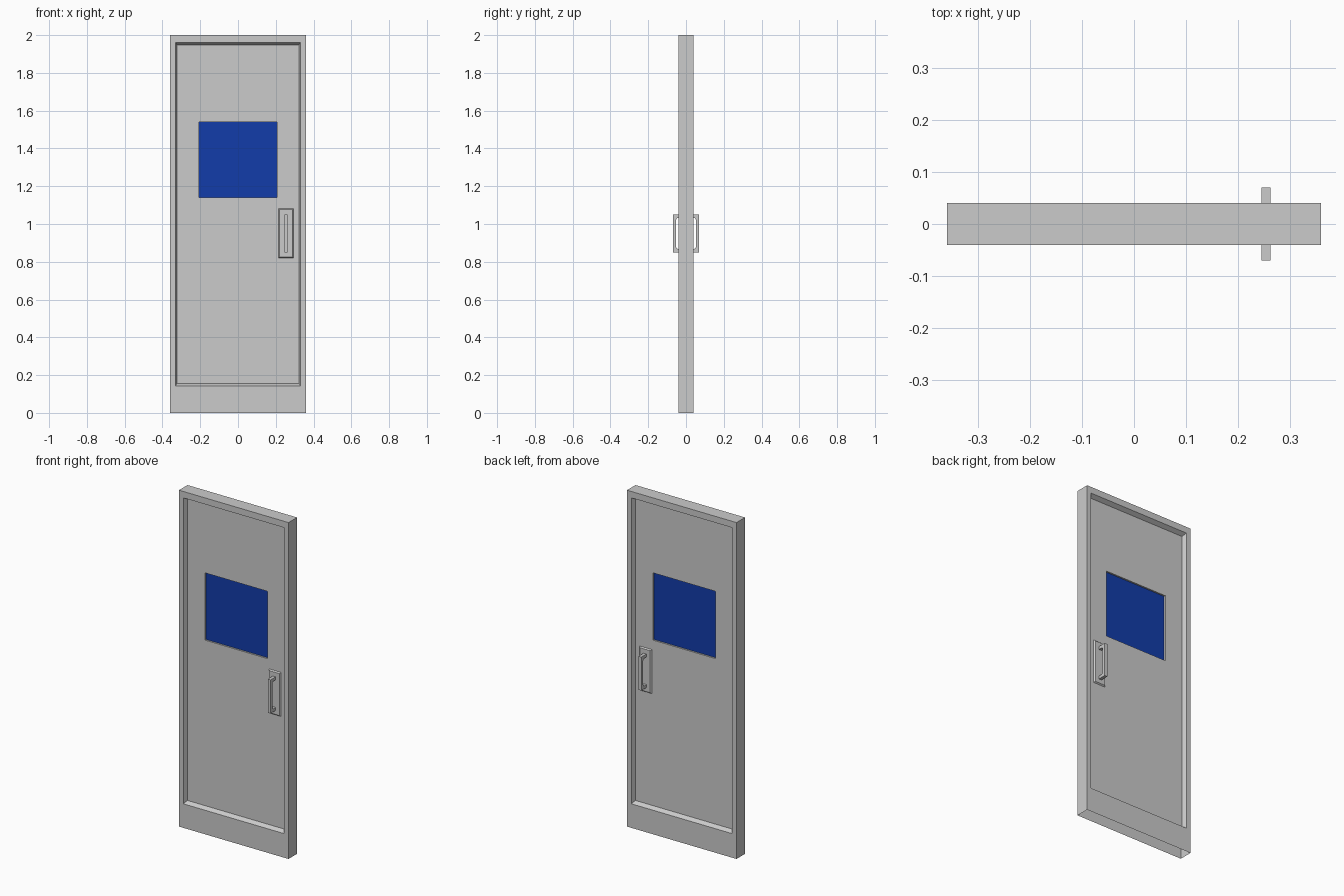
import bpy
import bmesh
from math import sin, cos, pi

if "Cube" in bpy.data.objects:
    bpy.data.objects.remove(bpy.data.objects["Cube"])


def finish(name, bm):
    """Turn a front-half bmesh into an object mirrored to the back."""
    mesh = bpy.data.meshes.new(name)
    bm.to_mesh(mesh)
    bm.free()
    obj = bpy.data.objects.new(name, mesh)
    bpy.context.collection.objects.link(obj)
    mirror = obj.modifiers.new("front_to_back", 'MIRROR')
    mirror.use_axis = (False, True, False)
    mirror.merge_threshold = 0.0005
    return obj


def nested_rects(name, rects, cap=False, open_bottom=False):
    """Join rectangles (x0, x1, z0, z1, y) one inside the next."""
    bm = bmesh.new()
    loops = [[bm.verts.new((x, y, z)) for x, z in
              ((x0, z0), (x1, z0), (x1, z1), (x0, z1))]
             for x0, x1, z0, z1, y in rects]
    for n, (a, b) in enumerate(zip(loops, loops[1:])):
        for i in range(4):
            if open_bottom and n == 0 and i == 0:
                continue
            j = (i + 1) % 4
            bm.faces.new((a[i], a[j], b[j], b[i]))
    if cap:
        bm.faces.new(loops[-1])
    return finish(name, bm)


PANEL_Y, PANE_Y = -0.015, -0.005
WINDOW = (-0.206, 0.206, 1.14, 1.54)

# Door leaf: outer edge, sloped recess, panel, window opening (hollow, open below)
nested_rects("door_leaf", [
    (-0.36, 0.36, 0, 2, 0),
    (-0.36, 0.36, 0, 2, -0.04),
    (-0.332, 0.332, 0.143, 1.962, -0.04),
    (-0.322, 0.322, 0.156, 1.948, PANEL_Y),
    (*WINDOW, PANEL_Y),
    (*WINDOW, PANE_Y),
], open_bottom=True)

# Blue window pane, seen on both sides
pane = nested_rects("window_pane", [(*WINDOW, PANE_Y)], cap=True)
blue = bpy.data.materials.new("blue_glass")
blue.diffuse_color = (0.006, 0.045, 0.4, 1)
blue.use_nodes = True
blue.node_tree.nodes["Principled BSDF"].inputs["Base Color"].default_value = blue.diffuse_color
pane.data.materials.append(blue)

# Handle back plate with a bevelled edge
nested_rects("handle_plate", [
    (0.214, 0.294, 0.820, 1.082, PANEL_Y),
    (0.220, 0.288, 0.826, 1.076, PANEL_Y - 0.007),
], cap=True)

# Pull handle: C-shaped profile with rounded inner corners, extruded across x
Z_MID, R = 0.95, 0.01
half = [(-0.052 + R * (1 - cos(a)) * 1.0, 0.072 + R * sin(a))
        for a in (0, pi / 6, pi / 3, pi / 2)]
half += [(PANEL_Y - 0.006, 0.082), (PANEL_Y - 0.006, 0.1), (-0.07, 0.1)]
profile = ([(y, Z_MID + z) for y, z in half]
           + [(y, Z_MID - z) for y, z in reversed(half)])
bm = bmesh.new()
face = bm.faces.new([bm.verts.new((0.245, y, z)) for y, z in profile])
side = bmesh.ops.extrude_face_region(bm, geom=[face])
bmesh.ops.translate(bm, vec=(0.018, 0, 0), verts=[
    v for v in side["geom"] if isinstance(v, bmesh.types.BMVert)])
bmesh.ops.recalc_face_normals(bm, faces=bm.faces)
finish("pull_handle", bm)
